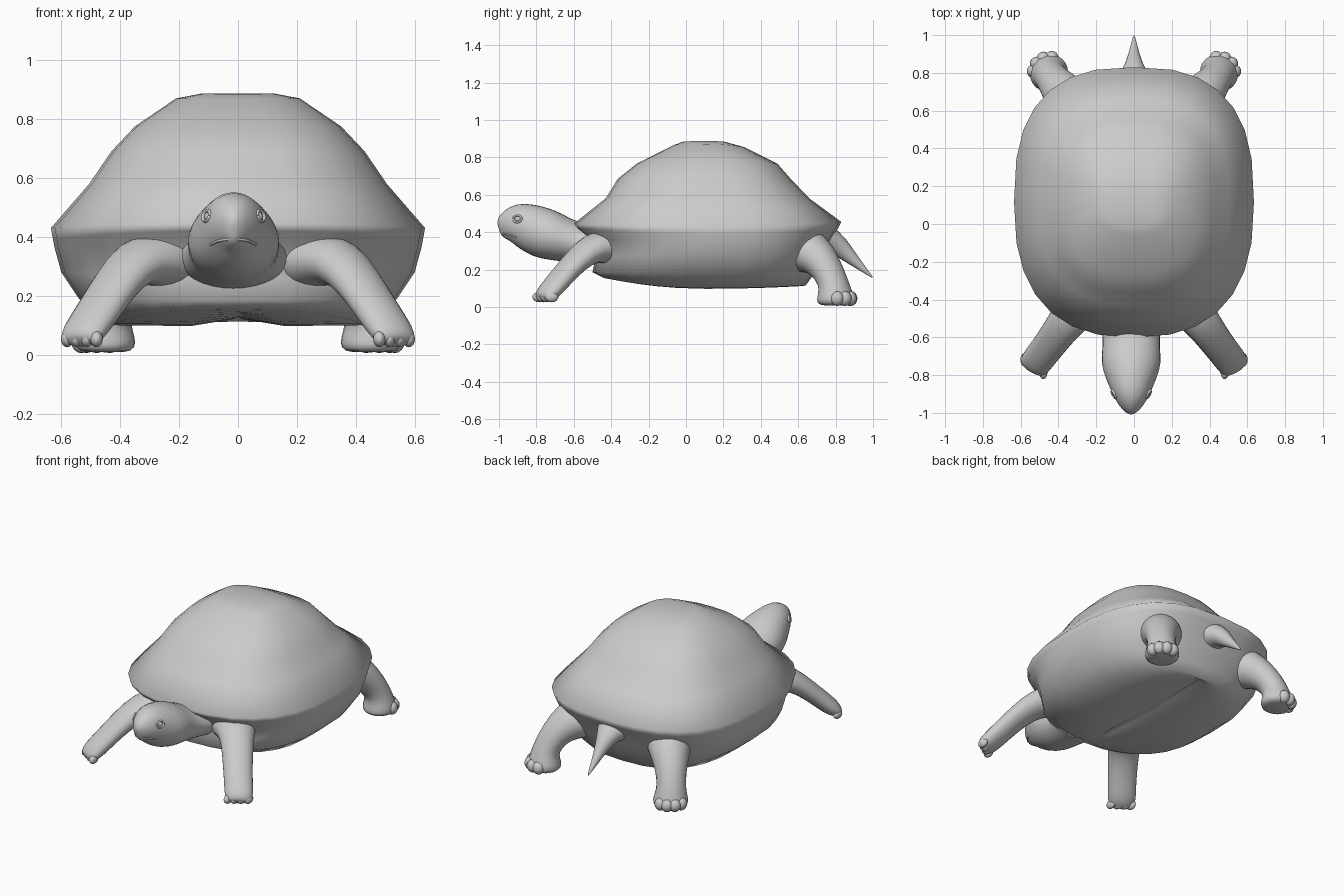
import bpy, bmesh
from math import sin, cos, pi, copysign
from mathutils import Vector

if "Cube" in bpy.data.objects:
    bpy.data.objects.remove(bpy.data.objects["Cube"])


def finish(name, bm, mirror=False, subsurf=0, offset=0.0):
    bmesh.ops.recalc_face_normals(bm, faces=bm.faces[:])
    for f in bm.faces:
        f.smooth = True
    me = bpy.data.meshes.new(name)
    bm.to_mesh(me)
    bm.free()
    ob = bpy.data.objects.new(name, me)
    bpy.context.collection.objects.link(ob)
    ob.location.x = offset
    if mirror:
        ob.modifiers.new("Mirror", 'MIRROR').use_mirror_merge = False
    if subsurf:
        m = ob.modifiers.new("Smooth", 'SUBSURF')
        m.levels = m.render_levels = subsurf
    return ob


def loft(rings):
    bm = bmesh.new()
    vr = [[bm.verts.new(p) for p in r] for r in rings]
    n = len(vr[0])
    for a, b in zip(vr, vr[1:]):
        for i in range(n):
            j = (i + 1) % n
            bm.faces.new((a[i], a[j], b[j], b[i]))
    for ring in (vr[0], vr[-1]):
        c = bm.verts.new(sum((v.co for v in ring), Vector()) / n)
        for i in range(n):
            bm.faces.new((ring[i], ring[(i + 1) % n], c))
    return bm


def shell_ring(w, yf, yr, zf, zs, zr, n=28):
    # rounded-rectangle ring whose height varies from front to side to rear
    cy, hy, out = (yf + yr) / 2, (yr - yf) / 2, []
    for i in range(n):
        a = 2 * pi * i / n
        c, s = cos(a), sin(a)
        e = 2 / (2.65 if s > 0 else 2.5)
        x = copysign(abs(c) ** e, c)
        y = copysign(abs(s) ** e, s)
        z = zs + ((zr if y > 0 else zf) - zs) * y * y
        out.append(Vector((w * x, cy + hy * y, z)))
    return out


def limb(path, wide_axis, n=12):
    # path entries: (x, y, z, half width, half thickness)
    pts = [Vector(p[:3]) for p in path]
    rings = []
    for i, p in enumerate(path):
        t = (pts[min(i + 1, len(pts) - 1)] - pts[max(i - 1, 0)]).normalized()
        u = Vector(wide_axis)
        u = (u - t * u.dot(t)).normalized()
        v = t.cross(u)
        rings.append([pts[i] + u * p[3] * cos(2 * pi * k / n)
                      + v * p[4] * sin(2 * pi * k / n) for k in range(n)])
    return loft(rings)


def balls(items):
    bm = bmesh.new()
    for c, s in items:
        r = bmesh.ops.create_uvsphere(bm, u_segments=14, v_segments=8, radius=1)
        for v in r["verts"]:
            v.co = Vector((v.co.x * s[0] + c[0], v.co.y * s[1] + c[1], v.co.z * s[2] + c[2]))
    return bm


# grooved belly, flush sides, small front and rear lips, then the dome
finish("shell_and_body", loft([shell_ring(*r) for r in [
    (.02, -.38, .62, .145, .12, .125),
    (.16, -.41, .625, .15, .097, .112),
    (.43, -.44, .64, .155, .10, .115),
    (.54, -.50, .68, .185, .19, .17),
    (.60, -.485, .735, .26, .28, .28),
    (.622, -.515, .775, .36, .36, .36),
    (.628, -.585, .81, .42, .39, .415),
    (.635, -.60, .83, .445, .43, .455),
    (.505, -.43, .66, .58, .58, .58),
    (.43, -.365, .56, .685, .69, .685),
    (.35, -.265, .49, .765, .775, .765),
    (.21, -.06, .31, .868, .87, .855),
    (.12, -.01, .20, .885, .887, .885)]]))

# neck and head, tapering to the beak
HX = -.015
finish("head", limb([
    (0, -.42, .33, .22, .12), (0, -.50, .335, .18, .11),
    (0, -.60, .345, .148, .11), (0, -.70, .375, .162, .132),
    (0, -.77, .397, .157, .14), (0, -.85, .43, .122, .128),
    (0, -.91, .442, .098, .117), (0, -.96, .43, .066, .085),
    (0, -.99, .418, .034, .055), (0, -1.0, .415, .012, .03)],
    (1, 0, 0), 16), subsurf=1, offset=HX)

# eyes with a raised lid around each
eye = Vector((.088, -.90, .47))
nrm = Vector((.85, -.45, .25)).normalized()
side = nrm.cross(Vector((0, 0, 1))).normalized()
up = side.cross(nrm)
finish("eyes", balls([(eye - nrm * .008, (.019, .019, .017))]), True, offset=HX)
lid = []
for k in range(17):
    a = 2 * pi * k / 16
    lid.append((*(eye + side * .024 * cos(a) + up * .019 * sin(a)), .012, .006))
finish("eyelids", limb(lid, nrm, 6), True, offset=HX)

# mouth line
half = [(.088, -.87, .365), (.074, -.91, .375), (.053, -.95, .386), (.027, -.977, .391)]
mouth = half + [(0, -.988, .393)] + [(-x, y, z) for x, y, z in reversed(half)]
finish("mouth", limb([(*p, .005, .005) for p in mouth], (0, 0, 1), 6), offset=HX)

# front legs: flat paddles reaching forward and out
finish("front_legs", limb([
    (.20, -.34, .31, .16, .11), (.27, -.42, .325, .135, .10),
    (.345, -.50, .32, .105, .082), (.41, -.59, .245, .094, .064),
    (.47, -.67, .155, .088, .058), (.51, -.72, .095, .088, .056),
    (.535, -.755, .06, .084, .045), (.545, -.772, .045, .06, .025)],
    (.83, .56, 0)), True, 1)
finish("front_toes", balls([
    ((.53 + .83 * d, -.752 + .56 * d, .053), (.022, .036, .028))
    for d in (-.06, -.02, .02, .06)]), True)

# rear legs: short columns on blunt feet
finish("rear_legs", limb([
    (.30, .60, .31, .15, .14), (.36, .68, .295, .125, .12),
    (.415, .745, .22, .098, .088), (.445, .785, .14, .086, .08),
    (.45, .795, .085, .098, .092), (.45, .80, .04, .112, .105),
    (.45, .80, .008, .098, .095)],
    (.83, -.56, 0)), True, 1)
finish("rear_toes", balls([
    ((.45 + .082 * cos(a), .80 + .082 * sin(a), .045), (.036, .036, .04))
    for a in (.1, .65, 1.2, 1.75)]), True)

# pointed tail
finish("tail", limb([
    (0, .68, .37, .16, .11), (0, .76, .365, .10, .078),
    (0, .82, .325, .06, .058), (0, .88, .265, .036, .038),
    (0, .94, .21, .02, .02), (0, .998, .157, .004, .004)],
    (1, 0, 0)), subsurf=1)
